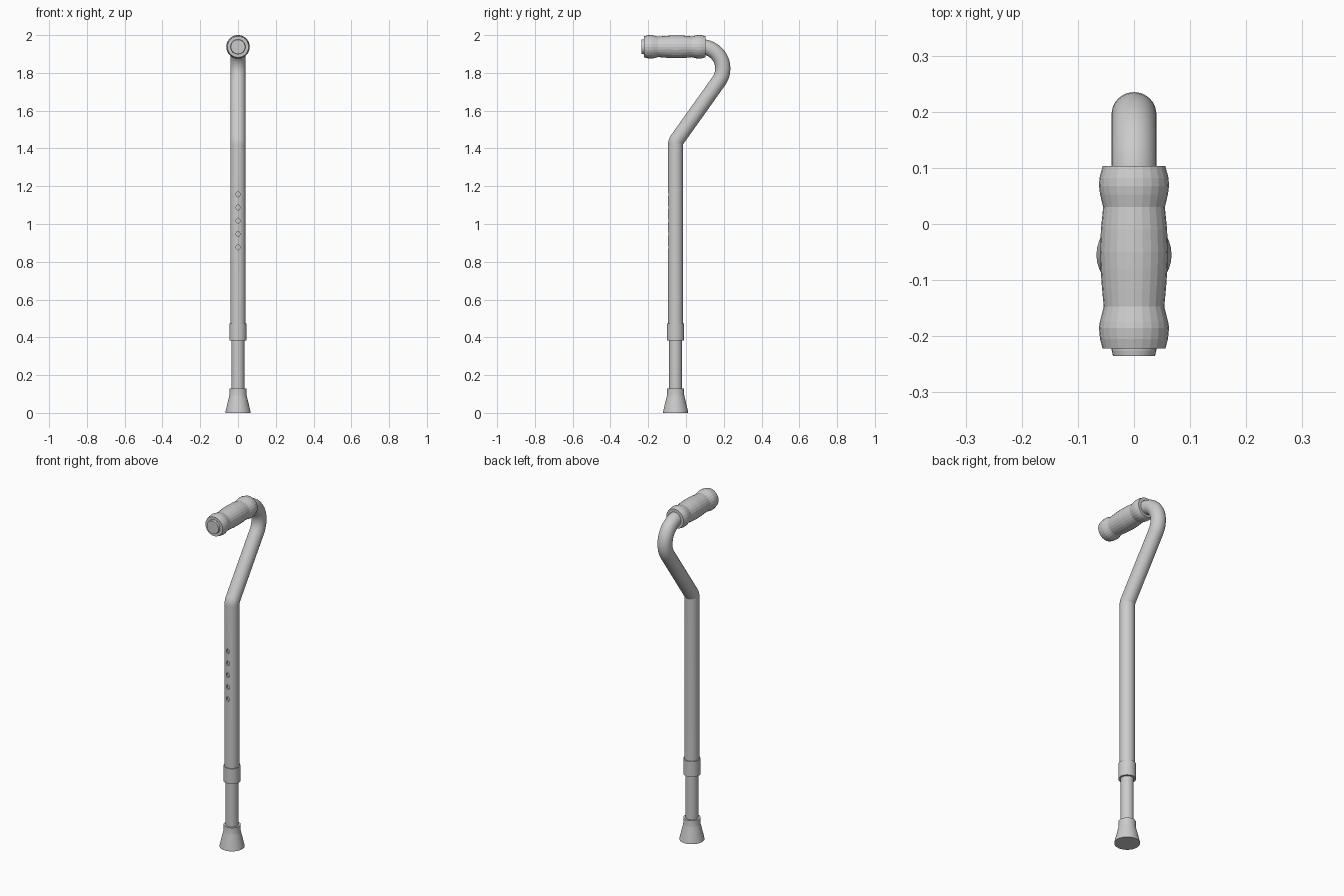
import bpy, bmesh, math
from mathutils import Vector, Matrix

if "Cube" in bpy.data.objects:
    bpy.data.objects.remove(bpy.data.objects["Cube"])

SHAFT_Y, GRIP_Z, TUBE_R = -0.055, 1.938, 0.04


def finish(name, bm, smooth=True):
    bmesh.ops.recalc_face_normals(bm, faces=bm.faces)
    me = bpy.data.meshes.new(name)
    bm.to_mesh(me)
    bm.free()
    ob = bpy.data.objects.new(name, me)
    bpy.context.collection.objects.link(ob)
    if smooth:
        bpy.ops.object.select_all(action='DESELECT')
        bpy.context.view_layer.objects.active = ob
        ob.select_set(True)
        bpy.ops.object.shade_smooth_by_angle(angle=math.radians(30))
    return ob


def skin(bm, rings):
    """Bridge equal vertex rings and cap both ends."""
    n = len(rings[0])
    for a, b in zip(rings, rings[1:]):
        for i in range(n):
            j = (i + 1) % n
            bm.faces.new((a[i], a[j], b[j], b[i]))
    bm.faces.new(rings[0])
    bm.faces.new(rings[-1])


def lathe(name, profile, matrix, sides=32, smooth=True):
    """Solid of revolution from (radius, height) points."""
    bm = bmesh.new()
    rings = []
    for r, h in profile:
        rings.append([bm.verts.new(matrix @ Vector((
            r * math.cos(2 * math.pi * i / sides),
            r * math.sin(2 * math.pi * i / sides), h))) for i in range(sides)])
    skin(bm, rings)
    return finish(name, bm, smooth)


def sweep(name, path, radius, sides=32):
    """Round tube along (y, z) points, mitred at each point."""
    bm = bmesh.new()
    pts = [Vector((0, y, z)) for y, z in path]
    rings = []
    for k, p in enumerate(pts):
        d0 = (p - pts[max(k - 1, 0)]).normalized()
        d1 = (pts[min(k + 1, len(pts) - 1)] - p).normalized()
        t = (d0 + d1).normalized()
        side = t.cross(Vector((1, 0, 0)))
        ring_scale = 1 / max(t.dot(d1), t.dot(d0))
        rings.append([bm.verts.new(
            p + Vector((radius * math.cos(a), 0, 0))
            + side * radius * ring_scale * math.sin(a))
            for a in (2 * math.pi * i / sides for i in range(sides))])
    skin(bm, rings)
    return finish(name, bm)


def arc(cy, cz, r, start, end, steps):
    return [(cy + r * math.cos(math.radians(start + (end - start) * i / steps)),
             cz + r * math.sin(math.radians(start + (end - start) * i / steps)))
            for i in range(steps + 1)]


# Bent main tube: shaft, small elbow, slanted neck, large bend, handle core
elbow_r = 0.045
path = [(SHAFT_Y, 0.40)]
path += arc(SHAFT_Y + elbow_r, 1.421, elbow_r, 180, 145, 5)
path += arc(0.08, GRIP_Z - 0.115, 0.115, -35, 90, 14)
path += [(-0.225, GRIP_Z)]
main_tube = sweep("main_tube", path, TUBE_R)

# Row of height adjustment holes on the front of the shaft
bm = bmesh.new()
for k in range(5):
    m = (Matrix.Translation((0, SHAFT_Y - TUBE_R, 0.877 + 0.07 * k))
         @ Matrix.Rotation(math.pi / 2, 4, 'X') @ Matrix.Diagonal((0.75, 1, 1, 1)))
    bmesh.ops.create_cone(bm, cap_ends=True, segments=12, radius1=0.014,
                          radius2=0.014, depth=0.024, matrix=m)
cutter = finish("hole_cutter", bm, False)
cutter.hide_render = True
cutter.hide_set(True)
mod = main_tube.modifiers.new("holes", 'BOOLEAN')
mod.operation, mod.solver, mod.object = 'DIFFERENCE', 'EXACT', cutter
main_tube.modifiers.move(len(main_tube.modifiers) - 1, 0)

# Lower telescopic tube, locking collar and rubber foot
shaft = Matrix.Translation((0, SHAFT_Y, 0))
lathe("lower_tube", [(0.034, 0.05), (0.034, 0.45)], shaft)
lathe("locking_collar", [(0.0455, 0.384), (0.0455, 0.474)], shaft)
lathe("rubber_foot", [(0.067, 0), (0.065, 0.012), (0.0475, 0.085),
                      (0.0455, 0.095), (0.0455, 0.128)], shaft)

# Contoured hand grip and its end cap, turned about the y axis
handle = Matrix.Translation((0, 0, GRIP_Z)) @ Matrix.Rotation(-math.pi / 2, 4, 'X')
lathe("hand_grip", [
    (0.056, -0.222), (0.0605, -0.205), (0.0625, -0.185), (0.061, -0.175),
    (0.054, -0.147), (0.057, -0.115), (0.0595, -0.08), (0.0605, -0.05),
    (0.059, -0.01), (0.055, 0.03), (0.0605, 0.053), (0.0625, 0.068),
    (0.0615, 0.082), (0.056, 0.103)], handle, 24, False)
lathe("grip_end_cap", [(0.0375, -0.235), (0.0405, -0.22)], handle)
